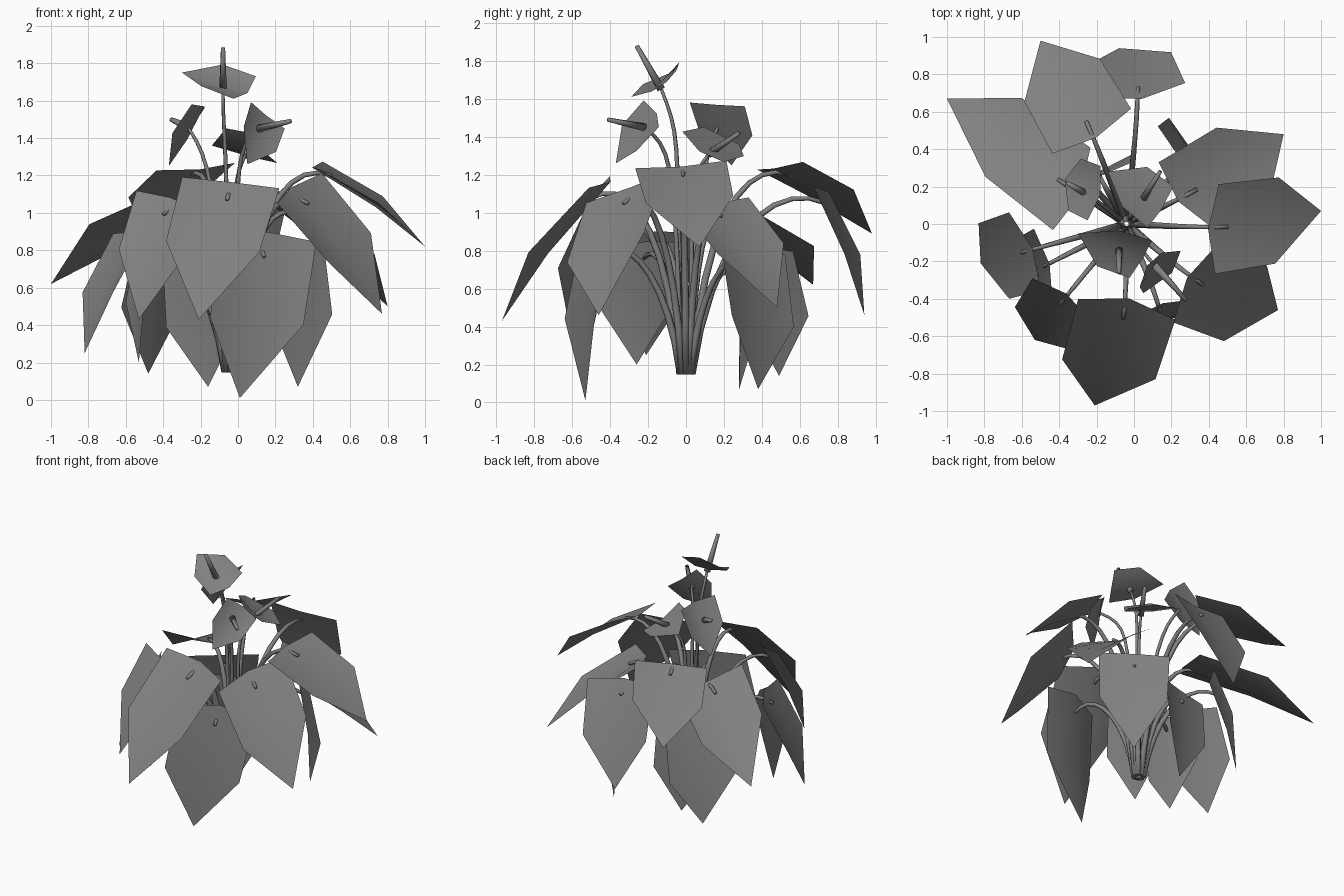
import bpy, math
from mathutils import Vector as V

if "Cube" in bpy.data.objects:
    bpy.data.objects.remove(bpy.data.objects["Cube"])

ROOT = V((-0.04, 0, 0.15))

grey = bpy.data.materials.new("dark_grey")
grey.diffuse_color = (.22, .22, .22, 1)
grey.use_nodes = True
grey.node_tree.nodes["Principled BSDF"].inputs["Base Color"].default_value = grey.diffuse_color

# leaves: notch point, tip, half-width vector
LEAVES = [
    ((-.03, -.42, 1.18), (-.21, -.97, .43), (.26, -.055, -.03)),
    ((.30, -.30, 1.15), (.77, -.46, .46), (.12, .21, .08)),
    ((.41, -.03, 1.26), (1.0, .07, .82), (.01, .24, .02)),
    ((.25, .13, 1.06), (.80, .48, .50), (-.15, .18, .03)),
    ((-.21, .47, 1.25), (-.50, .98, .89), (.21, .12, .02)),
    ((-.30, .16, 1.04), (-1.0, .67, .62), (.10, .22, -.06)),
    ((.04, .69, 1.15), (-.08, .94, .46), (.24, .04, -.02)),
    ((-.56, -.14, .91), (-.82, -.21, .25), (-.085, .21, 0)),
    ((-.37, -.39, 1.09), (-.53, -.62, .43), (.16, -.12, -.05)),
    ((.16, -.45, .90), (.01, -.53, .01), (.26, .08, -.02)),
    ((-.20, .27, .76), (-.16, .28, .07), (.20, .05, 0)),
    ((.28, .34, .84), (.32, .38, .07), (.165, -.17, .03)),
    ((-.37, .37, .84), (-.48, .49, .14), (.16, .18, -.02)),
    ((-.47, -.22, .85), (-.53, -.26, .20), (.05, -.20, -.02)),
]
# flowers: spathe notch, tip, half-width, spadix start, spadix end
FLOWERS = [
    ((.05, -.19, 1.66), (-.30, -.05, 1.75), (.06, .10, .06), (-.08, -.13, 1.65), (-.08, -.26, 1.88)),
    ((-.20, .16, 1.58), (-.37, .24, 1.25), (.035, .145, -.01), (-.27, .17, 1.46), (-.36, .22, 1.50)),
    ((.15, .08, 1.34), (-.14, .28, 1.36), (.07, .11, -.08), (.04, .12, 1.31), (.14, .28, 1.42)),
    ((.16, -.17, 1.53), (.05, -.37, 1.26), (.09, .04, -.07), (.11, -.22, 1.45), (.28, -.41, 1.49)),
]


def mesh_object(name, verts, faces):
    me = bpy.data.meshes.new(name)
    me.from_pydata([tuple(v) for v in verts], [], faces)
    me.shade_smooth()
    me.materials.append(grey)
    ob = bpy.data.objects.new(name, me)
    bpy.context.collection.objects.link(ob)
    return ob


def blade_normal(b, t, w):
    n = (t - b).cross(w).normalized()
    return n if n.dot(V((b.x, b.y, .4))) > 0 else -n


def blade(name, b, t, w, sink, rib):
    """Six-sided heart blade, folded to a shallow V along the midrib."""
    l = t - b
    n = blade_normal(b, t, w) * l.length
    mid = b + l * .54
    sh = b + l * .04 + n * .02
    side = mid + n * .08
    verts = [b - n * sink, sh + w, sh - w,
             mid + n * rib, side + w * .96, side - w * .96, t]
    faces = [(0, 3, 4, 1), (0, 2, 5, 3), (3, 6, 4), (3, 5, 6)]
    return mesh_object(name, verts, faces)


def tube(name, pts, r0, r1, sides=6):
    """Tapered low-poly tube through points, capped at both ends."""
    verts, faces = [], []
    for i, p in enumerate(pts):
        d = (pts[min(i + 1, len(pts) - 1)] - pts[max(i - 1, 0)]).normalized()
        u = d.cross(V((.3, .9, .1))).normalized()
        v = d.cross(u)
        r = r0 + (r1 - r0) * i / (len(pts) - 1)
        for k in range(sides):
            a = 2 * math.pi * k / sides
            verts.append(p + (u * math.cos(a) + v * math.sin(a)) * r)
    for i in range(len(pts) - 1):
        for k in range(sides):
            a, c = i * sides + k, i * sides + (k + 1) % sides
            faces.append((a, c, c + sides, a + sides))
    faces += [tuple(range(sides))[::-1],
              tuple(range(len(verts) - sides, len(verts)))]
    return mesh_object(name, verts, faces)


def stem(name, p2, p3, r0, r1):
    """Curved stalk rising from the crown and arching over to p3."""
    out = V((p3.x - ROOT.x, p3.y - ROOT.y, 0))
    p0 = ROOT + out.normalized() * .03
    p1 = p0 + out * .15 + V((0, 0, (p3.z - ROOT.z) * .85))
    pts = []
    for i in range(10):
        s = i / 9
        pts.append(p0 * (1 - s)**3 + p1 * 3 * s * (1 - s)**2
                   + p2 * 3 * s * s * (1 - s) + p3 * s**3)
    tube(name, pts, r0, r1)


# leaves with their stalks tucked under the blade, the end just poking through
for i, data in enumerate(LEAVES):
    b, t, w = map(V, data)
    blade(f"leaf_{i + 1}", b, t, w, .03, .015)
    n = blade_normal(b, t, w)
    end = b + (t - b) * .15 + n * (t - b).length * .01
    over = ROOT.lerp(b, .7)
    over.z = b.z + .02
    stem(f"leaf_stem_{i + 1}", over, end, .021, .011)

# flowers: spathe, spadix and stalk
for i, data in enumerate(FLOWERS):
    b, t, w, s, e = map(V, data)
    blade(f"spathe_{i + 1}", b, t, w, .06, -.06)
    tube(f"spadix_{i + 1}", [s, e], .022, .012)
    stem(f"flower_stem_{i + 1}", s - (e - s) * .8 - V((0, 0, .08)), s, .014, .009)
